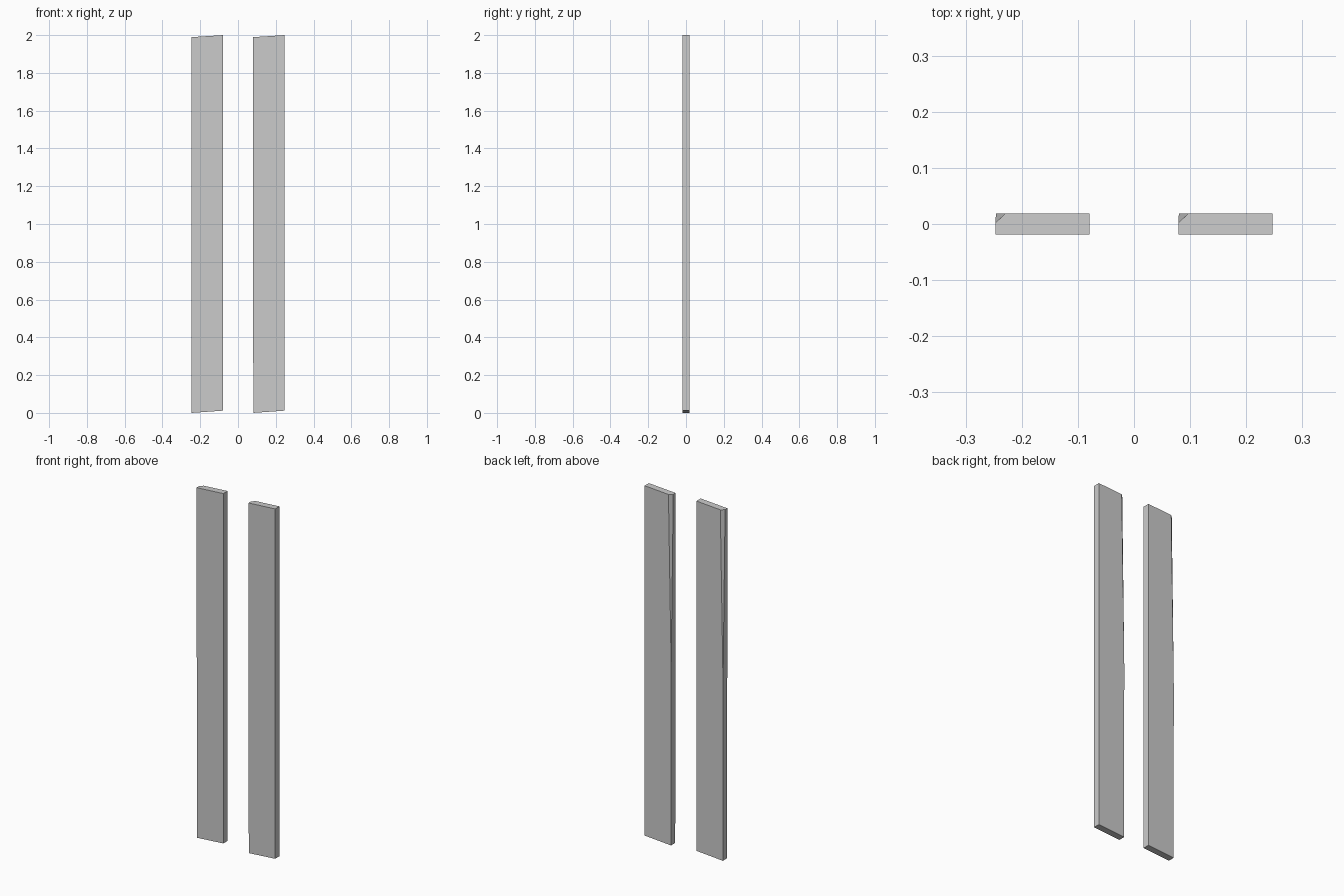
import bpy, bmesh
from mathutils import Vector

if "Cube" in bpy.data.objects:
    bpy.data.objects.remove(bpy.data.objects["Cube"])

W, T = 0.168, 0.019  # plank width and half thickness


def plank(name, x):
    # Front outline: slightly skewed ends, left edge leaning out a touch at the top
    outline = [(x + 0.002, 0), (x + W, 0.012), (x + W, 2), (x, 1.989)]
    bm = bmesh.new()
    face = bm.faces.new([bm.verts.new((px, -T, pz)) for px, pz in outline])
    ext = bmesh.ops.extrude_face_region(bm, geom=[face])
    bmesh.ops.translate(bm, vec=(0, 2 * T, 0),
                        verts=[g for g in ext["geom"] if isinstance(g, bmesh.types.BMVert)])

    # Tapering cut off the upper back-left corner
    a = Vector((x, 0.002, 1.989))
    b = Vector((x + 0.018, T, 1.990))
    c = Vector((x + 0.001, T, 1.0))
    n = (b - a).cross(c - a).normalized()
    if n.x > 0:
        n.negate()
    cut = bmesh.ops.bisect_plane(bm, geom=bm.verts[:] + bm.edges[:] + bm.faces[:],
                                 plane_co=a, plane_no=n, clear_outer=True)
    edges = [g for g in cut["geom_cut"] if isinstance(g, bmesh.types.BMEdge)]
    bmesh.ops.holes_fill(bm, edges=edges)
    bmesh.ops.recalc_face_normals(bm, faces=bm.faces[:])

    mesh = bpy.data.meshes.new(name)
    bm.to_mesh(mesh)
    bm.free()
    bpy.context.collection.objects.link(bpy.data.objects.new(name, mesh))


# Two matching planks side by side
plank("left_plank", -0.247)
plank("right_plank", 0.079)
